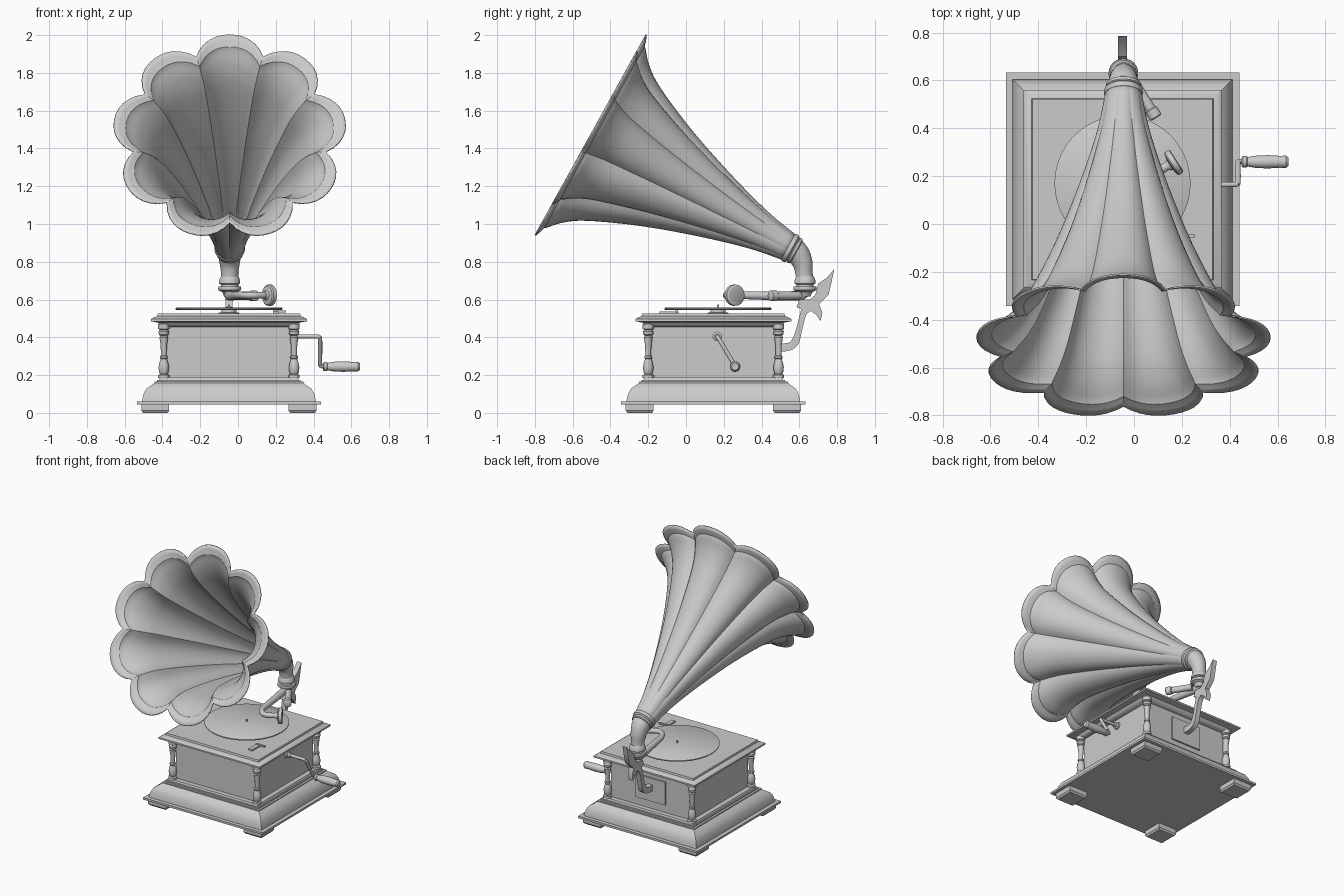
import bpy, bmesh, math
from mathutils import Vector, Quaternion

if "Cube" in bpy.data.objects:
    bpy.data.objects.remove(bpy.data.objects["Cube"])

CX, CY = -0.048, 0.145          # cabinet centre


def finish(name, bm, angle=35):
    bmesh.ops.recalc_face_normals(bm, faces=bm.faces)
    me = bpy.data.meshes.new(name)
    bm.to_mesh(me)
    bm.free()
    ob = bpy.data.objects.new(name, me)
    bpy.context.collection.objects.link(ob)
    bpy.ops.object.select_all(action='DESELECT')
    ob.select_set(True)
    bpy.context.view_layer.objects.active = ob
    bpy.ops.object.shade_smooth_by_angle(angle=math.radians(angle))
    return ob


def loft(name, rings, cap=True, angle=35):
    bm = bmesh.new()
    vs = [[bm.verts.new(p) for p in r] for r in rings]
    n = len(vs[0])
    for a, b in zip(vs, vs[1:]):
        for i in range(n):
            j = (i + 1) % n
            bm.faces.new((a[i], a[j], b[j], b[i]))
    if cap:
        bm.faces.new(vs[0])
        bm.faces.new(vs[-1])
    return finish(name, bm, angle)


def spline(pts, k):
    """Smooth a list of tuples with Catmull-Rom interpolation."""
    P = [Vector(p) for p in pts]
    P = [2 * P[0] - P[1]] + P + [2 * P[-1] - P[-2]]
    out = []
    for i in range(1, len(P) - 2):
        a, b, c, d = P[i - 1:i + 3]
        for s in range(k):
            t = s / k
            out.append(0.5 * (2 * b + (c - a) * t + (2 * a - 5 * b + 4 * c - d) * t * t
                              + (3 * b - a - 3 * c + d) * t ** 3))
    return out + [P[-2]]


def sweep(name, pts, n=24, k=0, cap=True, square=False):
    """Round (or square) section swept through (x, y, z, radius) points."""
    pts = spline(pts, k) if k else pts
    P = [Vector(p[:3]) for p in pts]
    t0, q, rings = Vector((0, 0, 1)), Quaternion(), []
    for i, p in enumerate(P):
        t = P[min(i + 1, len(P) - 1)] - P[max(i - 1, 0)]
        t = t.normalized() if t.length > 1e-6 else t0
        q = t0.rotation_difference(t) @ q
        t0 = t
        m = 4 if square else n
        r = pts[i][3] * (math.sqrt(2) if square else 1)
        ang = [2 * math.pi * (j + 0.5) / m for j in range(m)]
        rings.append([p + q @ Vector((r * math.cos(a), r * math.sin(a), 0)) for a in ang])
    return loft(name, rings, cap)


def turned(name, base, axis, prof, n=24, square=False):
    """Profile of (distance, radius) along an axis."""
    b, a = Vector(base), Vector(axis).normalized()
    return sweep(name, [(*(b + a * d), r) for d, r in prof], n, square=square)


def box(name, centre, size):
    bm = bmesh.new()
    bmesh.ops.create_cube(bm, size=1)
    for v in bm.verts:
        v.co = Vector(c + s * k for c, s, k in zip(centre, size, v.co))
    return finish(name, bm)


UP = (0, 0, 1)
C0 = (CX, CY, 0)

# Cabinet: stepped base, body, moulded lid
turned("cabinet_base", C0, UP, [(.045, .488), (.06, .488), (.06, .46), (.075, .458), (.105, .45),
       (.13, .435), (.15, .405), (.158, .395), (.165, .395), (.165, .38), (.175, .38),
       (.175, .37), (.187, .365)], square=True)
turned("cabinet_body", C0, UP, [(.18, .33), (.475, .33)], square=True)
turned("cabinet_lid", C0, UP, [(.455, .345), (.465, .365), (.478, .375), (.485, .413), (.497, .413),
       (.507, .395), (.512, .38), (.525, .377), (.525, .36), (.521, .357)], square=True)

# Corner feet and turned columns
for sx in (-1, 1):
    for sy in (-1, 1):
        turned("foot", (CX + sx * .39, CY + sy * .39, 0), UP,
               [(0, .065), (.012, .074), (.046, .074)], square=True)
        turned("corner_column", (CX + sx * .345, CY + sy * .345, 0), UP,
               [(.185, .03), (.2, .03), (.205, .02), (.215, .025), (.24, .028), (.265, .024),
                (.285, .017), (.29, .021), (.3, .021), (.305, .015), (.36, .017), (.4, .023),
                (.408, .018), (.415, .026), (.43, .028), (.44, .022), (.445, .03), (.47, .03)])

# Turntable with record and spindle
D = (CX, .17, 0)
turned("turntable_hub", D, UP, [(.515, .06), (.53, .055), (.532, .04), (.547, .04)])
turned("record", D, UP, [(.546, .281), (.549, .284), (.555, .284), (.557, .281)], 72)
turned("spindle", D, UP, [(.55, .006), (.57, .006), (.574, .003)], 12)
box("brake_plate", (.2, -.09, .529), (.03, .1, .016))
box("brake_lever", (.22, -.05, .537), (.07, .014, .01))

# Winding crank
sweep("crank_rod", [(.27, .165, .405, .011), (.41, .165, .405, .011), (.43, .168, .4, .011),
      (.435, .178, .385, .011), (.435, .25, .265, .011), (.438, .26, .25, .011),
      (.46, .262, .245, .011), (.52, .262, .245, .011)], 16, 3)
turned("crank_socket", (.27, .165, .405), (1, 0, 0), [(0, .025), (.025, .025), (.03, .015), (.05, .015)])
turned("crank_handle", (.45, .26, .245), (1, 0, 0), [(0, .018), (.005, .024), (.02, .024), (.025, .02),
       (.06, .026), (.11, .028), (.16, .025), (.185, .026), (.195, .018)])

# Horn: nine scalloped petals; rows are (axis distance, petal radius, notch depth)
NECK = Vector((CX + .004, .56, .868))
A, V, U = Vector((0, -.875, .484)), Vector((0, .484, .875)), Vector((1, 0, 0))
rows = spline([(0, .07, .02), (.2, .107, .06), (.46, .182, .09), (.76, .288, .11),
               (1.02, .405, .13), (1.13, .48, .145), (1.195, .552, .16)], 4)
rows += [(1.203, .558, .16), (1.212, .59, .163), (1.224, .62, .165)]
PETALS, SEG = 9, 12
rings = []
for t, r, d in rows:
    ring = []
    for i in range(PETALS * SEG):
        s = 2 * ((i / SEG + .5) % 1) - 1           # -1..1 across one petal
        th = 2 * math.pi * i / (PETALS * SEG)
        rr = r * (1 - d * abs(s) ** 2.3)
        ring.append(NECK + A * t + (U * math.sin(th) + V * math.cos(th)) * rr)
    rings.append(ring)
horn = loft("horn", rings, cap=False, angle=28)
mod = horn.modifiers.new("thickness", 'SOLIDIFY')
mod.thickness = .007
mod.offset = 0

# Neck ring, elbow and collars
turned("neck_ring", NECK, A, [(-.03, .066), (-.025, .074), (-.012, .074), (-.008, .07), (0, .08),
       (.012, .082), (.022, .078), (.026, .07)], 32)
X = NECK.x
sweep("elbow", [(X, .56, .868, .07), (X, .595, .838, .062), (X, .618, .79, .053),
      (X, .625, .74, .046), (X, .63, .68, .045)], 32, 4)
turned("elbow_collar", (X, .63, 0), UP, [(.615, .028), (.64, .04), (.65, .06), (.66, .062), (.668, .06),
       (.67, .046), (.68, .046), (.685, .056), (.7, .056), (.715, .05), (.725, .045)], 32)

# Tone arm with knuckle and sound box
sweep("tone_arm", [(X, .635, .66, .03), (X, .625, .635, .028), (X, .59, .62, .026),
      (-.025, .48, .62, .024), (-.005, .34, .622, .021), (.01, .27, .623, .019),
      (.045, .222, .623, .018), (.09, .215, .623, .018), (.15, .25, .623, .018)], 20, 4)
turned("arm_knuckle", (-.005, .6, .62), (.1, -.16, 0), [(0, .022), (.14, .022), (.145, .028),
       (.18, .028), (.185, .02)])
turned("sound_box", (.14, .24, .623), (.84, .54, 0), [(0, .02), (.012, .025), (.016, .05), (.022, .056),
       (.042, .056), (.046, .05), (.046, .042), (.04, .04)], 32)

# Rear bracket: back plate and scrolled support
box("bracket_plate", (CX, CY + .334, .33), (.24, .016, .17))
outline = spline([(.475, .325), (.55, .33), (.595, .365), (.615, .44), (.635, .515), (.66, .54)], 3)
outline += [Vector(p) for p in [(.69, .52), (.712, .485), (.722, .53), (.705, .575), (.755, .625),
            (.77, .69), (.785, .762), (.745, .715), (.7, .685), (.685, .625), (.655, .6), (.6, .6),
            (.585, .56), (.61, .55)]]
outline += spline([(.605, .53), (.585, .45), (.565, .395), (.54, .37), (.475, .37)], 3)
bm = bmesh.new()
f = bm.faces.new([bm.verts.new((CX - .018, p[0], p[1])) for p in outline])
ext = bmesh.ops.extrude_face_region(bm, geom=[f])
bmesh.ops.translate(bm, vec=(.036, 0, 0),
                    verts=[g for g in ext["geom"] if isinstance(g, bmesh.types.BMVert)])
finish("horn_bracket", bm)
